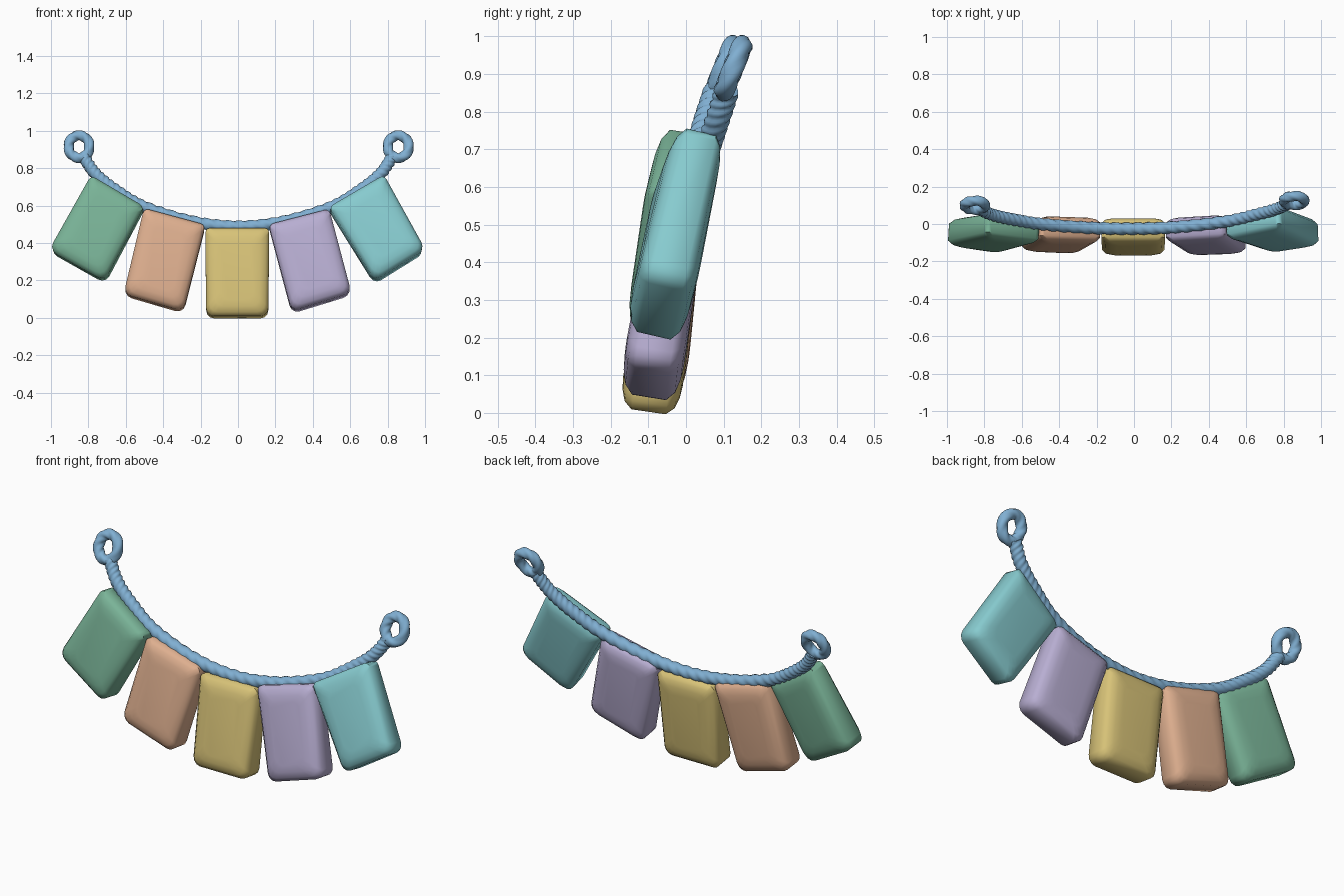
import bpy, bmesh, math
from mathutils import Vector

if "Cube" in bpy.data.objects:
    bpy.data.objects.remove(bpy.data.objects["Cube"])


def material(name, rgb):
    m = bpy.data.materials.new(name)
    lin = [(c / 255 / 12.92) if c < 11 else ((c / 255 + 0.055) / 1.055) ** 2.4 for c in rgb]
    m.diffuse_color = (*lin, 1)
    m.use_nodes = True
    m.node_tree.nodes["Principled BSDF"].inputs["Base Color"].default_value = m.diffuse_color
    return m


def finish(name, bm, mat, angle):
    bmesh.ops.recalc_face_normals(bm, faces=bm.faces)
    me = bpy.data.meshes.new(name)
    bm.to_mesh(me)
    bm.free()
    ob = bpy.data.objects.new(name, me)
    bpy.context.collection.objects.link(ob)
    me.materials.append(mat)
    bpy.ops.object.select_all(action='DESELECT')
    ob.select_set(True)
    bpy.context.view_layer.objects.active = ob
    bpy.ops.object.shade_smooth_by_angle(angle=math.radians(angle))
    return ob


def skin(bm, rings, closed=False):
    n = len(rings[0])
    for k in range(len(rings) - (0 if closed else 1)):
        a, b = rings[k], rings[(k + 1) % len(rings)]
        for i in range(n):
            j = (i + 1) % n
            bm.faces.new((a[i], a[j], b[j], b[i]))
    if not closed:
        bm.faces.new(rings[0])
        bm.faces.new(rings[-1])


# Pad: rounded block spanned by four mid-plane corners
# (top left, top right, bottom right, bottom left)
def pad(name, corners, mat, thick=0.155):
    tl, tr, br, bl = [Vector(c) for c in corners]
    normal = (tr - bl).cross(br - tl).normalized()
    w, h = (tr - tl).length, (tl - bl).length
    bm = bmesh.new()

    def place(x, z, d):
        u, v = x / w + 0.5, z / h + 0.5
        p = bl.lerp(br, u).lerp(tl.lerp(tr, u), v)
        return p + normal * d * thick * (1.06 - 0.14 * v)

    rings = []
    for d, inset in ((-0.5, 0.085), (-0.475, 0.052), (-0.41, 0.022), (-0.28, 0.003),
                     (0.28, 0.003), (0.41, 0.022), (0.475, 0.052), (0.5, 0.085)):
        ring = []
        for sx, sz, a0 in ((1, 1, 0), (-1, 1, 90), (-1, -1, 180), (1, -1, 270)):
            r = 0.028 if sz > 0 else 0.045
            for k in range(4):
                a = math.radians(a0 + 30 * k)
                ring.append(bm.verts.new(place(
                    sx * (w / 2 - inset - r) + r * math.cos(a),
                    sz * (h / 2 - inset - r) + r * math.sin(a), d)))
        rings.append(ring)
    skin(bm, rings)
    return finish(name, bm, mat, 50)


# Twisted rope swept along a path, three strands in its section
def rope(name, pts, radius, mat, closed=False, turns=12, sides=15):
    bm = bmesh.new()
    rings = []
    n = len(pts)
    for k, p in enumerate(pts):
        if closed:
            t = pts[(k + 1) % n] - pts[k - 1]
        else:
            t = pts[min(k + 1, n - 1)] - pts[max(k - 1, 0)]
        t.normalize()
        a = t.cross(Vector((0, 1, 0))).normalized()
        b = t.cross(a)
        tw = 2 * math.pi * turns * k / n
        ring = []
        for i in range(sides):
            th = 2 * math.pi * i / sides
            r = radius * (0.86 + 0.20 * abs(math.cos(1.5 * (th - tw))))
            ring.append(bm.verts.new(p + (a * math.cos(th) + b * math.sin(th)) * r))
        rings.append(ring)
    skin(bm, rings, closed)
    return finish(name, bm, mat, 60)


def spline(ctrl, steps):
    c = [Vector(p) for p in ctrl]
    c = [2 * c[0] - c[1]] + c + [2 * c[-1] - c[-2]]
    out = []
    for i in range(1, len(c) - 2):
        p0, p1, p2, p3 = c[i - 1:i + 3]
        for k in range(steps):
            t = k / steps
            out.append(0.5 * (2 * p1 + (p2 - p0) * t + (2 * p0 - 5 * p1 + 4 * p2 - p3) * t * t
                              + (3 * p1 - p0 - 3 * p2 + p3) * t ** 3))
    return out + [c[-2]]


# Five hanging pads
pad("green_pad", [(-0.785, 0.0, 0.76), (-0.495, -0.04, 0.59), (-0.71, -0.09, 0.185),
                  (-1.012, -0.045, 0.355)], material("green", (122, 180, 152)))
pad("orange_pad", [(-0.505, -0.02, 0.585), (-0.17, -0.03, 0.495), (-0.29, -0.09, 0.025),
                   (-0.615, -0.075, 0.12)], material("orange", (222, 175, 143)))
pad("yellow_pad", [(-0.178, -0.03, 0.478), (0.17, -0.03, 0.478), (0.165, -0.10, 0.0),
                   (-0.173, -0.10, 0.0)], material("yellow", (216, 195, 120)))
pad("purple_pad", [(0.16, -0.03, 0.495), (0.49, -0.01, 0.58), (0.61, -0.09, 0.125),
                   (0.285, -0.10, 0.025)], material("purple", (184, 174, 210)))
pad("teal_pad", [(0.48, -0.02, 0.585), (0.78, 0.045, 0.76), (1.003, -0.05, 0.355),
                 (0.73, -0.09, 0.185)], material("teal", (135, 203, 207)))

# Rope draped over the pads
blue = material("rope blue", (128, 175, 210))
half = [(0.25, 0.515), (0.5, 0.592), (0.65, 0.68), (0.76, 0.768), (0.825, 0.86)]
left_y = [-0.02, 0.0, 0.025, 0.05, 0.08]
right_y = [-0.015, 0.015, 0.05, 0.08, 0.11]
path = [(-x, y, z) for (x, z), y in zip(half, left_y)][::-1]
path += [(0, -0.025, 0.487)] + [(x, y, z) for (x, z), y in zip(half, right_y)]
rope("main_rope", spline(path, 22), 0.032, blue, turns=14)

# End loops, leaning back
for name, cx, cy in (("left_loop", -0.85, 0.10), ("right_loop", 0.857, 0.125)):
    ring = []
    for k in range(48):
        a = 2 * math.pi * k / 48
        x, z = 0.056 * math.cos(a), 0.060 * math.sin(a)
        ring.append(Vector((cx + x, cy + 0.4 * z, 0.915 + z)))
    rope(name, ring, 0.027, blue, closed=True, turns=2)
